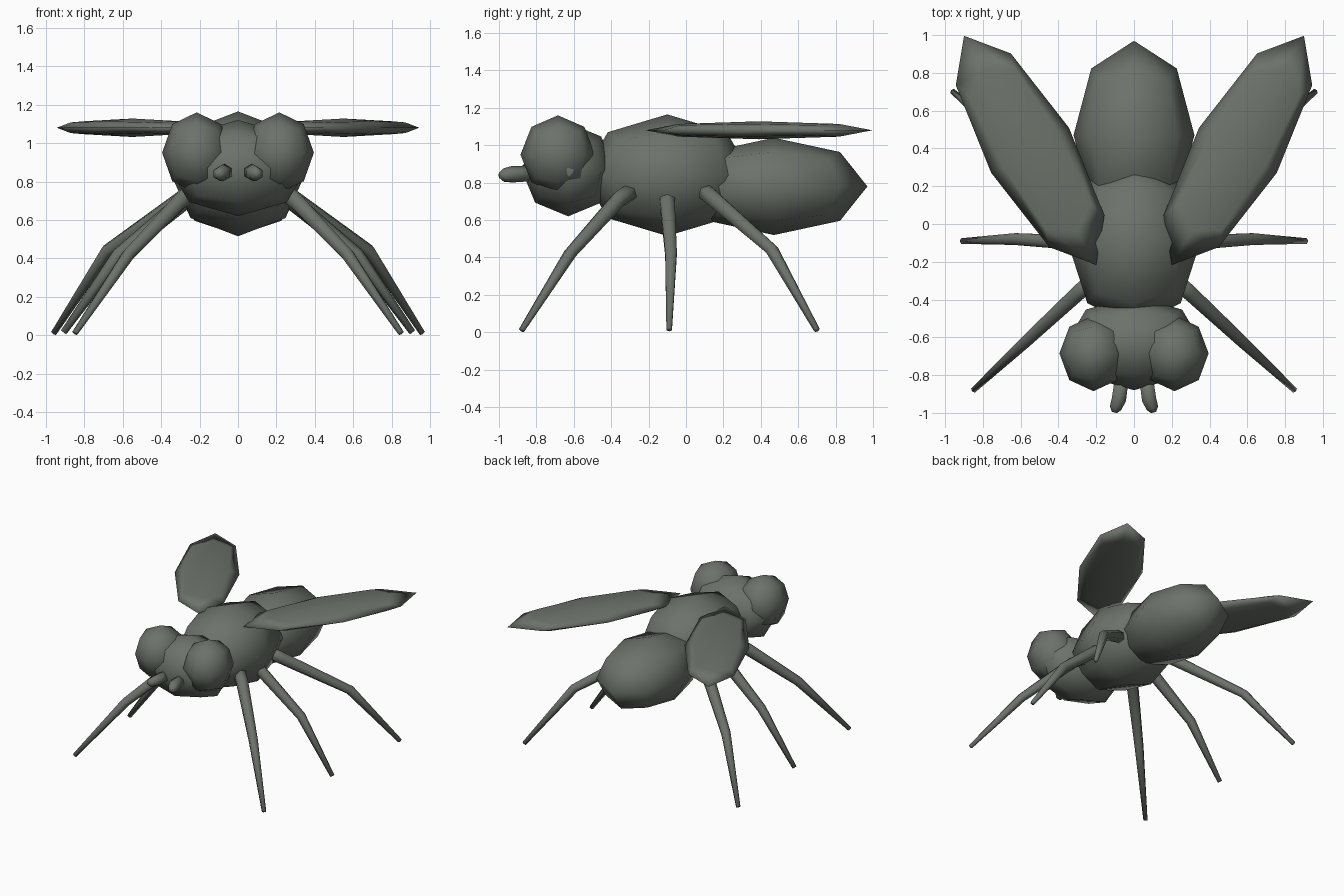
import bpy, bmesh
from math import radians
from mathutils import Vector, Matrix

if "Cube" in bpy.data.objects:
    bpy.data.objects.remove(bpy.data.objects["Cube"])

# Dark grey-green body colour
skin = bpy.data.materials.new("dark_shell")
skin.diffuse_color = (0.15, 0.17, 0.145, 1)
skin.use_nodes = True
skin.node_tree.nodes["Principled BSDF"].inputs["Base Color"].default_value = skin.diffuse_color


def finish(name, bm):
    bmesh.ops.recalc_face_normals(bm, faces=bm.faces)
    for f in bm.faces:
        f.smooth = True
    me = bpy.data.meshes.new(name)
    bm.to_mesh(me)
    bm.free()
    me.materials.append(skin)
    ob = bpy.data.objects.new(name, me)
    bpy.context.collection.objects.link(ob)
    return ob


def blob(name, center, radii, turn=0):
    """Low-poly ellipsoid: a cube with 2x2 faces per side, pushed onto a sphere."""
    bm = bmesh.new()
    bmesh.ops.create_cube(bm, size=2)
    bmesh.ops.subdivide_edges(bm, edges=bm.edges[:], cuts=1, use_grid_fill=True)
    for v in bm.verts:
        v.co.normalize()
    bm.transform(Matrix.Translation(center) @ Matrix.Rotation(radians(turn), 4, 'Z')
                 @ Matrix.Diagonal((*radii, 1)))
    return finish(name, bm)


def limb(name, path, sides=6):
    """Tapered tube through points (x, y, z, radius)."""
    bm = bmesh.new()
    pts = [Vector(p[:3]) for p in path]
    rings = []
    for i, p in enumerate(pts):
        d = pts[min(i + 1, len(pts) - 1)] - pts[max(i - 1, 0)]
        m = Matrix.Translation(p) @ d.to_track_quat('Z', 'Y').to_matrix().to_4x4()
        rings.append(bmesh.ops.create_circle(bm, segments=sides, radius=path[i][3],
                                             cap_ends=False, matrix=m)['verts'])
    for a, b in zip(rings, rings[1:]):
        for j in range(sides):
            k = (j + 1) % sides
            bm.faces.new((a[j], a[k], b[k], b[j]))
    bm.faces.new(rings[0])
    bm.faces.new(rings[-1])
    return finish(name, bm)


# Body
blob("thorax", (0, -0.1, 0.84), (0.35, 0.45, 0.325))
blob("abdomen", (0, 0.47, 0.78), (0.32, 0.5, 0.26))
blob("head", (0, -0.63, 0.87), (0.36, 0.25, 0.25))

# Leg paths on the +x side: hip, knee, foot
legs = {
    "front_leg": [(0.2, -0.28, 0.76, 0.05), (0.29, -0.36, 0.71, 0.047),
                  (0.57, -0.62, 0.42, 0.036), (0.848, -0.878, 0.012, 0.017)],
    "middle_leg": [(0.2, -0.1, 0.76, 0.05), (0.29, -0.1, 0.69, 0.045),
                   (0.62, -0.08, 0.42, 0.036), (0.908, -0.09, 0.015, 0.017)],
    "hind_leg": [(0.2, 0.08, 0.77, 0.05), (0.29, 0.15, 0.71, 0.047),
                 (0.68, 0.46, 0.44, 0.036), (0.958, 0.7, 0.012, 0.017)],
}

for side, s in (("right", 1), ("left", -1)):
    # Eyes and wings
    blob(f"{side}_eye", (s * 0.215, -0.685, 0.95), (0.18, 0.2, 0.21))
    blob(f"{side}_wing", (s * 0.55, 0.39, 1.08), (0.238, 0.7, 0.048), -30 * s)
    # Legs
    for name, path in legs.items():
        limb(f"{side}_{name}", [(s * x, y, z, r) for x, y, z, r in path])
    # Feelers
    limb(f"{side}_antenna", [(s * 0.065, -0.82, 0.85, 0.042), (s * 0.08, -0.93, 0.845, 0.044),
                             (s * 0.098, -0.975, 0.84, 0.036), (s * 0.104, -0.998, 0.84, 0.015)])
